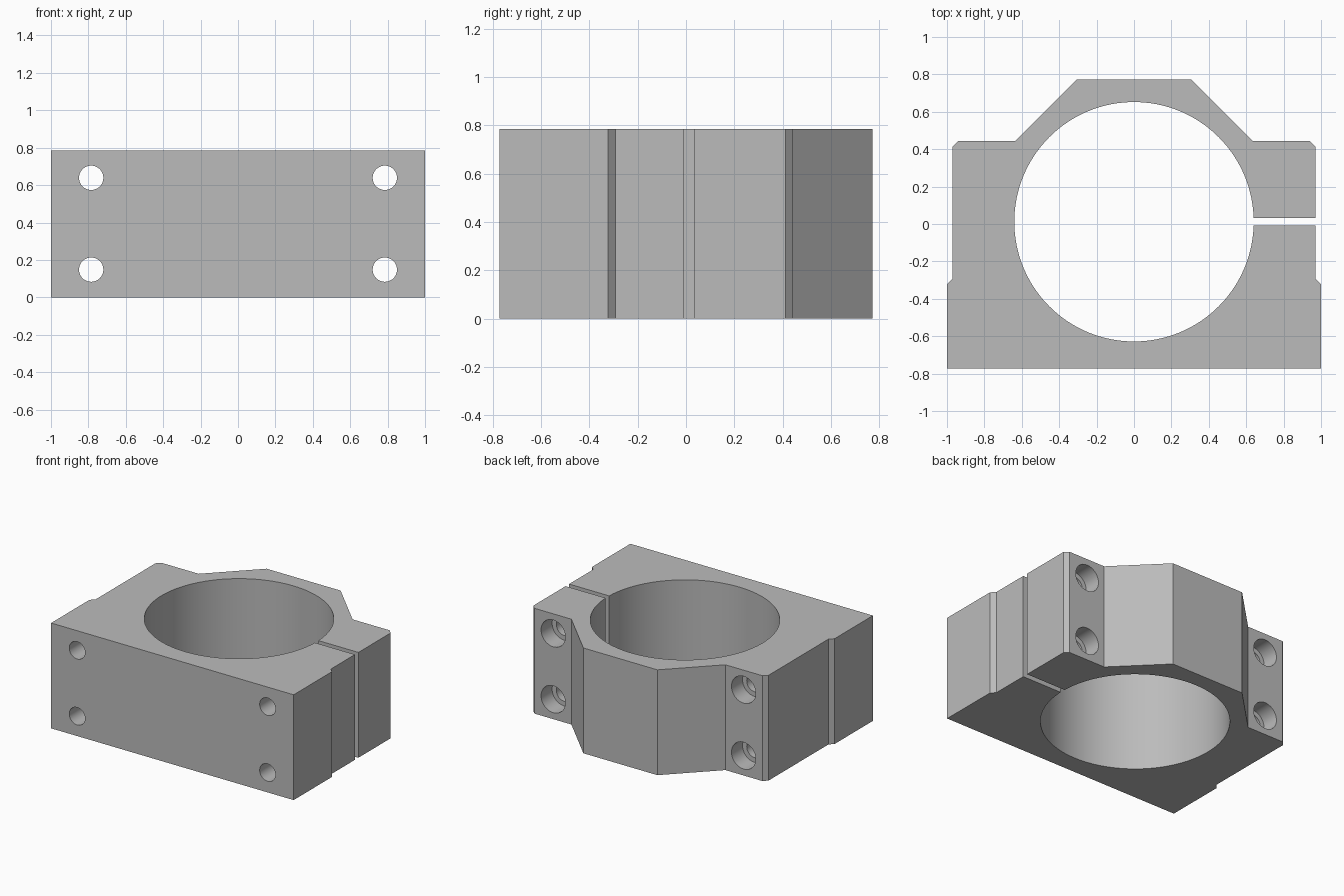
import bpy, bmesh, math
from mathutils import Matrix

cube = bpy.data.objects.get("Cube")
if cube:
    bpy.data.objects.remove(cube, do_unlink=True)

HEIGHT = 0.785
BACK = 0.443      # y of the rear clamp ears
BORE_Y = 0.012

# Material
grey = bpy.data.materials.new("machined grey")
grey.use_nodes = True
colour = (0.5, 0.5, 0.5, 1)
grey.diffuse_color = colour
grey.node_tree.nodes["Principled BSDF"].inputs["Base Color"].default_value = colour


def add_object(name, bm):
    bmesh.ops.recalc_face_normals(bm, faces=bm.faces)
    mesh = bpy.data.meshes.new(name)
    bm.to_mesh(mesh)
    bm.free()
    mesh.materials.append(grey)
    obj = bpy.data.objects.new(name, mesh)
    bpy.context.collection.objects.link(obj)
    return obj


def cylinder(name, radius, depth, centre, axis="Z", sides=48):
    bm = bmesh.new()
    turn = Matrix.Rotation(math.pi / 2, 4, "X") if axis == "Y" else Matrix()
    bmesh.ops.create_cone(bm, cap_ends=True, segments=sides, radius1=radius,
                          radius2=radius, depth=depth,
                          matrix=Matrix.Translation(centre) @ turn)
    return add_object(name, bm)


# Clamp body: mirrored half outline extruded upward
half = [(1, -0.773), (1, -0.322), (0.97, -0.292), (0.97, BACK - 0.03),
        (0.94, BACK), (0.635, BACK), (0.305, 0.773)]
outline = half + [(-x, y) for x, y in reversed(half)]
bm = bmesh.new()
base = bm.faces.new([bm.verts.new((x, y, 0)) for x, y in outline])
top = bmesh.ops.extrude_face_region(bm, geom=[base])["geom"]
bmesh.ops.translate(bm, vec=(0, 0, HEIGHT),
                    verts=[v for v in top if isinstance(v, bmesh.types.BMVert)])
body = add_object("clamp_body", bm)

# Cutters: main bore, clamping slit, counterbored bolt holes
cutters = [cylinder("bore_cutter", 0.64, 2, (0, BORE_Y, HEIGHT / 2), sides=128)]

bm = bmesh.new()
bmesh.ops.create_cube(bm, size=1, matrix=Matrix.Translation((0.9, BORE_Y, HEIGHT / 2))
                      @ Matrix.Diagonal((0.8, 0.041, 2, 1)))
cutters.append(add_object("slit_cutter", bm))

for x in (-0.785, 0.785):
    for z in (0.148, 0.639):
        cutters.append(cylinder("bolt_hole_cutter", 0.065, 3, (x, 0, z), "Y"))
        cutters.append(cylinder("counterbore_cutter", 0.1, 0.26, (x, BACK, z), "Y"))

for cutter in cutters:
    mod = body.modifiers.new(cutter.name, "BOOLEAN")
    mod.operation = "DIFFERENCE"
    mod.solver = "EXACT"
    mod.object = cutter
    cutter.hide_render = True

# Bake the cuts, then remove the cutters
bpy.context.view_layer.update()
evaluated = body.evaluated_get(bpy.context.evaluated_depsgraph_get())
cut_mesh = bpy.data.meshes.new_from_object(evaluated)
body.modifiers.clear()
body.data = cut_mesh
for cutter in cutters:
    bpy.data.objects.remove(cutter, do_unlink=True)

# Smooth round walls, crisp machined edges
bpy.ops.object.select_all(action="DESELECT")
body.select_set(True)
bpy.context.view_layer.objects.active = body
bpy.ops.object.shade_smooth_by_angle(angle=math.radians(25))
